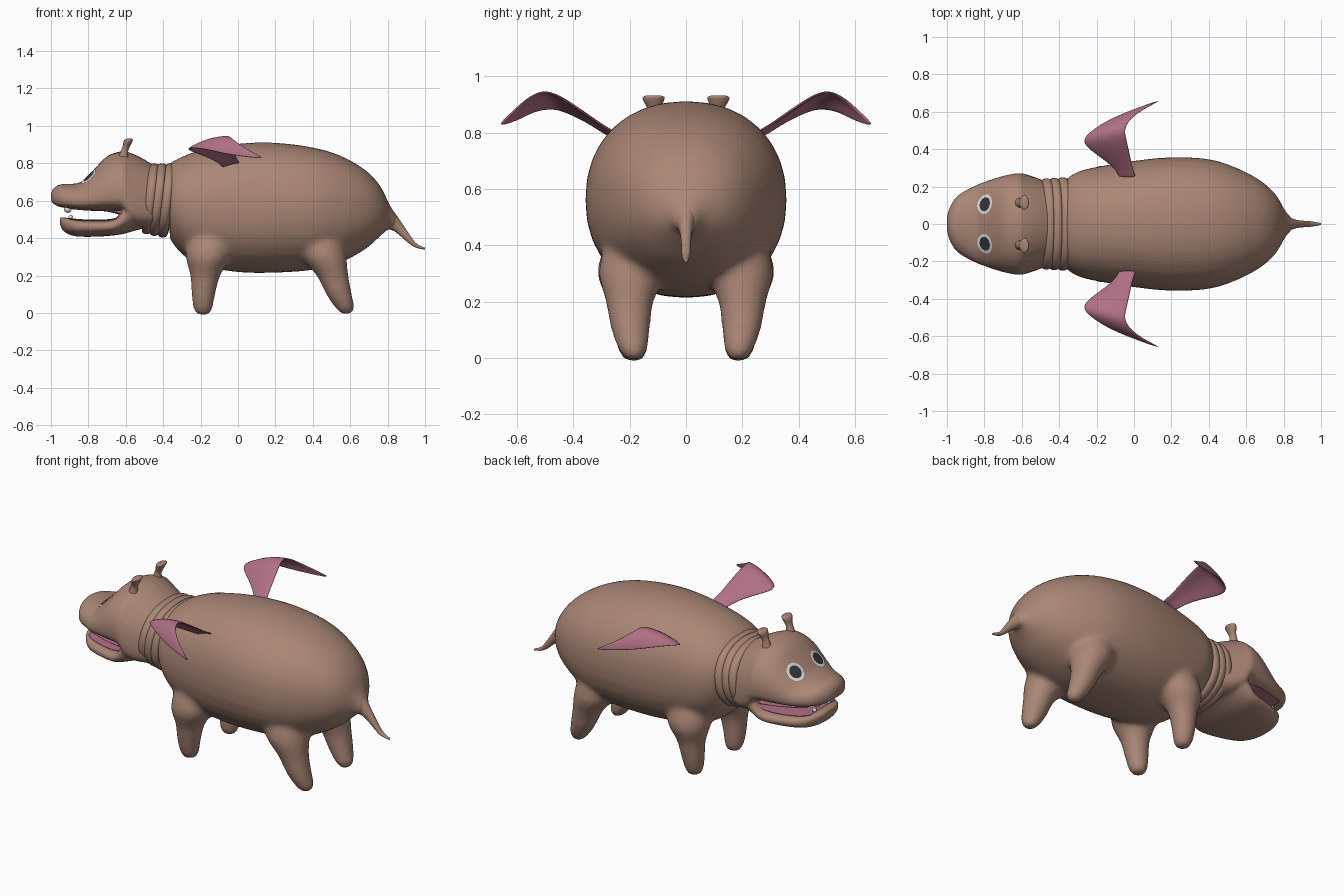
import bpy, bmesh, math
from mathutils import Vector

cube = bpy.data.objects.get("Cube")
if cube:
    bpy.data.objects.remove(cube, do_unlink=True)


def material(name, r, g, b):
    m = bpy.data.materials.new(name)
    m.use_nodes = True
    m.diffuse_color = (r, g, b, 1)
    bsdf = m.node_tree.nodes["Principled BSDF"]
    bsdf.inputs["Base Color"].default_value = (r, g, b, 1)
    bsdf.inputs["Roughness"].default_value = 0.7
    return m


SKIN = material("brown_skin", .40, .24, .18)
PINK = material("pink_membrane", .43, .16, .23)
WHITE = material("eye_white", .72, .73, .72)
DARK = material("dark_pupil", .035, .037, .045)


def resample(rows, steps):
    """Catmull-Rom interpolation of the section rows."""
    p = [Vector(r) for r in rows]
    p = [p[0]] + p + [p[-1]]
    out = []
    for a, b, c, d in zip(p, p[1:], p[2:], p[3:]):
        for i in range(steps):
            t = i / steps
            out.append((b * 2 + (c - a) * t + (a * 2 - b * 5 + c * 4 - d) * t ** 2
                        + (b * 3 - a - c * 3 + d) * t ** 3) * 0.5)
    return out + [p[-1]]


def loft(bm, rows, axis="X", powers=(2.2, 2.2), steps=4, sides=32):
    """Closed tube; rows are (x, y, z, half width, extent up, extent down)."""
    rings = []
    for x, y, z, w, up, down in resample(rows, steps):
        ring = []
        for k in range(sides):
            a = math.tau * k / sides
            c, s = math.cos(a), math.sin(a)
            n = powers[0] if s >= 0 else powers[1]
            u = w * math.copysign(abs(c) ** (2 / n), c)
            v = (up if s >= 0 else down) * math.copysign(abs(s) ** (2 / n), s)
            ring.append(bm.verts.new((x, y + u, z + v) if axis == "X" else (x + u, y + v, z)))
        rings.append(ring)
    for r, q in zip(rings, rings[1:]):
        for k in range(sides):
            bm.faces.new((r[k], r[k - 1], q[k - 1], q[k]))
    bm.faces.new(rings[0])
    bm.faces.new(rings[-1])


def finish(name, bm, *mats, recalc=True):
    if recalc:
        bmesh.ops.recalc_face_normals(bm, faces=bm.faces)
    for f in bm.faces:
        f.smooth = True
    me = bpy.data.meshes.new(name)
    bm.to_mesh(me)
    bm.free()
    ob = bpy.data.objects.new(name, me)
    bpy.context.collection.objects.link(ob)
    for m in mats:
        me.materials.append(m)
    return ob


def fuse(ob, voxel, rounds):
    """Merge overlapping volumes into one soft skin."""
    rm = ob.modifiers.new("fuse", "REMESH")
    rm.mode, rm.voxel_size, rm.use_smooth_shade = "VOXEL", voxel, True
    sm = ob.modifiers.new("soften", "SMOOTH")
    sm.factor, sm.iterations = 0.5, rounds


def profile(rows, centre=0.5):
    """(x, top, bottom, half width) to loft rows."""
    return [(x, 0, b + (t - b) * centre, w, (t - b) * (1 - centre), (t - b) * centre)
            for x, t, b, w in rows]


# Body with four legs
bm = bmesh.new()
loft(bm, profile([(-.365, .80, .395, .24), (-.3, .835, .315, .28), (-.2, .87, .255, .305),
                  (0, .905, .218, .338), (.2, .91, .215, .357), (.4, .885, .23, .347),
                  (.55, .84, .27, .30), (.68, .765, .34, .23), (.76, .68, .41, .155),
                  (.81, .58, .45, .07), (.85, .52, .44, .03)]))
for s in (1, -1):
    for leg in ([(-.185, .185, -.012, .028), (-.187, .188, .02, .05), (-.185, .197, .1, .064),
                 (-.175, .2, .2, .08), (-.16, .195, .3, .12), (-.15, .17, .4, .12)],
                [(.58, .185, -.006, .028), (.57, .188, .03, .052), (.54, .197, .1, .069),
                 (.505, .2, .2, .085), (.46, .19, .3, .12), (.44, .17, .4, .12)]):
        loft(bm, [(x, s * y, z, r, r, r) for x, y, z, r in leg], axis="Z", powers=(2, 2))
fuse(finish("body", bm, SKIN), .014, 12)

# Tail
bm = bmesh.new()
loft(bm, profile([(.79, .58, .45, .06), (.83, .545, .44, .036), (.87, .49, .41, .022),
                  (.91, .43, .375, .017), (.95, .375, .35, .014), (1, .348, .338, .005)]),
     sides=16)
finish("tail", bm, SKIN)

# Neck folds, leaning forward towards the bottom
for i, x in enumerate((-.47, -.428, -.382)):
    bm = bmesh.new()
    w = .243 + .003 * i
    h = .188 + .005 * i
    loft(bm, [(x + d, 0, .61 - .004 * i, w - k, h - k, h - k)
              for d, k in ((-.032, .05), (-.024, .012), (-.01, .001), (.01, 0), (.024, .012),
                           (.032, .05))], sides=48)
    for v in bm.verts:
        v.co.x += (v.co.z - .6) * .11
    finish("neck_fold_%d" % (i + 1), bm, SKIN)

# Head: upper muzzle with skull, and lower jaw
MUZZLE = [(-1, .64, .60, .04), (-.985, .668, .582, .09), (-.95, .688, .566, .145),
          (-.9, .69, .56, .18), (-.84, .70, .554, .21), (-.78, .757, .55, .232),
          (-.7, .838, .546, .257), (-.62, .865, .54, .272), (-.58, .858, .48, .267),
          (-.52, .832, .455, .247), (-.45, .79, .46, .22)]
JAW = [(-.952, .51, .47, .05), (-.935, .512, .44, .1), (-.9, .505, .418, .148),
       (-.85, .498, .408, .183), (-.75, .495, .408, .218), (-.66, .503, .415, .24),
       (-.61, .56, .423, .247), (-.55, .62, .44, .24), (-.47, .62, .46, .21)]
bm = bmesh.new()
loft(bm, profile(MUZZLE, .32), powers=(2.1, 3.5))
loft(bm, profile(JAW, .6), powers=(3.5, 2.3))
head = finish("head", bm, SKIN)
fuse(head, .01, 7)

# Mouth lining on the jaw and the palate
bm = bmesh.new()
loft(bm, profile([(x, t + .004, t - .005, w * .84) for x, t, b, w in JAW[2:6]]
                 + [(-.62, .54, .51, .2)]), powers=(4, 4))
finish("mouth_floor", bm, PINK)
bm = bmesh.new()
loft(bm, profile([(x, b + .005, b - .004, w * .84) for x, t, b, w in MUZZLE[3:7]]
                 + [(-.61, .55, .52, .2)]), powers=(4, 4))
finish("mouth_roof", bm, PINK)

bpy.context.view_layer.update()
skin = head.evaluated_get(bpy.context.evaluated_depsgraph_get())


def eye(name, x, y):
    """Disc wrapped onto the head, white rim around a dark pupil."""
    hit, loc, nor, _ = skin.ray_cast(Vector((x, y, 2)), Vector((0, 0, -1)))
    turn = nor.to_track_quat("Z", "Y")
    bm = bmesh.new()
    rings = []
    for r in (.012, .025, .038, .046, .054):
        ring = []
        for k in range(24):
            a = math.tau * k / 24
            p = loc + turn @ Vector((r * math.cos(a), r * math.sin(a), .1))
            ok, q, _, _ = skin.ray_cast(p, -nor)
            ring.append(bm.verts.new((q if ok else p - nor * .1) + nor * .004))
        rings.append(ring)
    bm.faces.new(rings[0]).material_index = 1
    for i, (r, q) in enumerate(zip(rings, rings[1:])):
        for k in range(24):
            f = bm.faces.new((r[k - 1], q[k - 1], q[k], r[k]))
            f.material_index = 1 if i < 2 else 0
    finish(name, bm, WHITE, DARK, recalc=False)


# Wing sections from root to tip: front edge, back edge
WING = [((-.085, .25, .775), (.015, .25, .80)), ((-.095, .29, .795), (-.005, .29, .82)),
        ((-.17, .35, .835), (-.02, .37, .875)), ((-.275, .42, .868), (-.04, .46, .935)),
        ((-.27, .47, .885), (-.05, .51, .95)), ((-.17, .54, .875), (-.02, .56, .925)),
        ((-.06, .59, .845), (.04, .61, .88)), ((.125, .655, .825), (.135, .66, .83))]

for s, side in ((1, "right"), (-1, "left")):
    eye(side + "_eye", -.795, s * .105)

    # Ear: short stalk with a flared tip
    bm = bmesh.new()
    loft(bm, [(x, s * y, z, a, b, b) for x, y, z, a, b in
              ((-.615, .11, .82, .03, .032), (-.607, .112, .865, .02, .021),
               (-.597, .113, .89, .02, .026), (-.59, .115, .912, .023, .036),
               (-.584, .115, .926, .022, .038), (-.58, .115, .932, .012, .024))],
         axis="Z", powers=(2, 2), sides=16)
    finish(side + "_ear", bm, SKIN)

    # Teeth: one blunt upper and one small lower
    for part, x, z, r in (("upper", -.91, .556, .021), ("lower", -.895, .512, .012)):
        bm = bmesh.new()
        bmesh.ops.create_uvsphere(bm, u_segments=12, v_segments=8, radius=r)
        bmesh.ops.translate(bm, verts=bm.verts, vec=(x, s * .065, z))
        finish("%s_%s_tooth" % (side, part), bm, WHITE)

    # Wing membrane, slightly arched between its edges
    bm = bmesh.new()
    grid = []
    for front, back in WING:
        row = []
        for t in (0, .33, .67, 1):
            p = Vector(front).lerp(Vector(back), t)
            p.z += .02 * math.sin(math.pi * t) * (Vector(front) - Vector(back)).length * 4
            row.append(bm.verts.new((p.x, s * p.y, min(p.z, .95))))
        grid.append(row)
    for r, q in zip(grid, grid[1:]):
        for k in range(3):
            bm.faces.new((r[k], r[k + 1], q[k + 1], q[k]))
    wing = finish(side + "_wing", bm, PINK)
    solid = wing.modifiers.new("thickness", "SOLIDIFY")
    solid.thickness, solid.offset = .01, 0
    sub = wing.modifiers.new("smooth", "SUBSURF")
    sub.levels = sub.render_levels = 2
